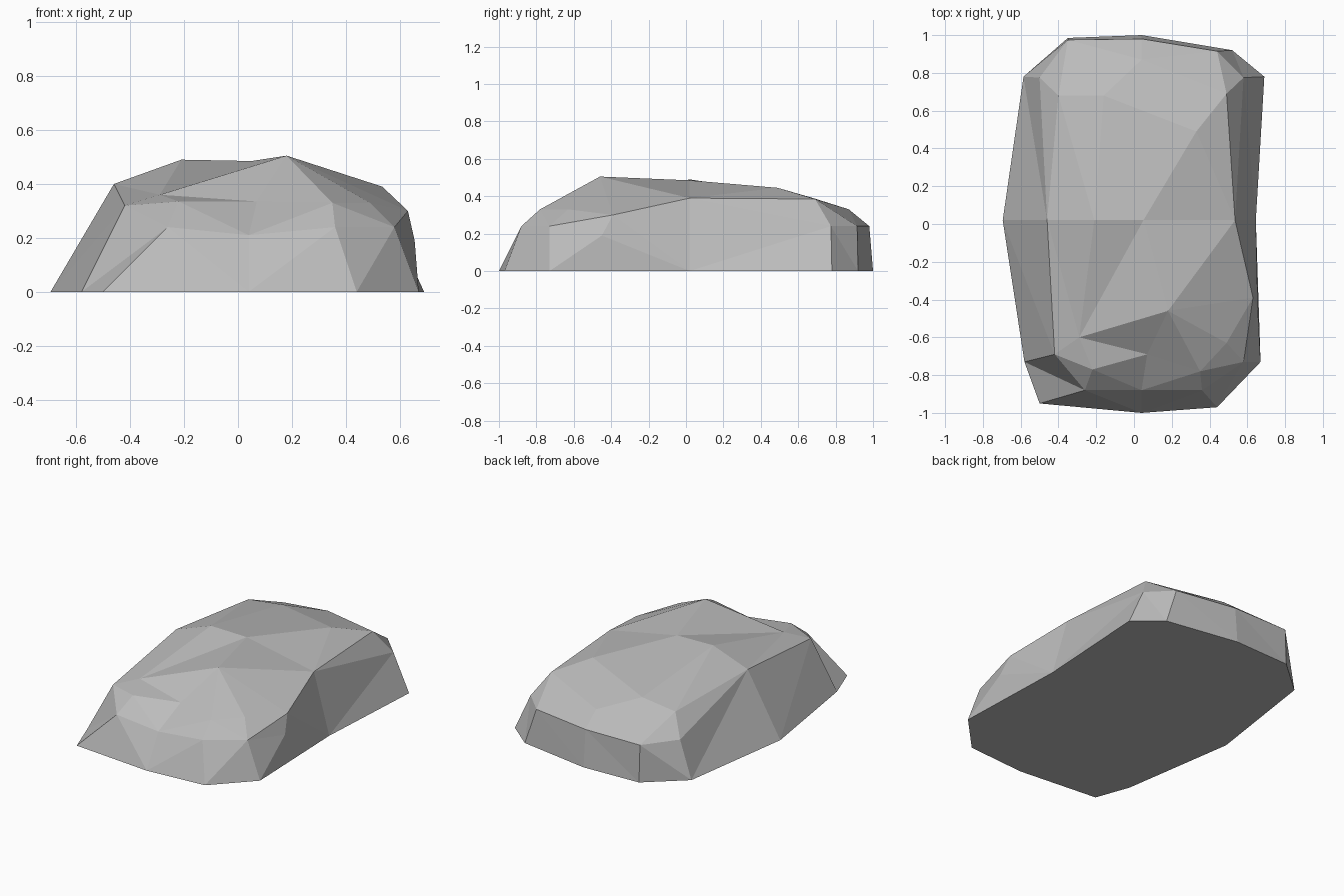
import bpy
import bmesh
from mathutils import Vector
from mathutils.geometry import delaunay_2d_cdt

if "Cube" in bpy.data.objects:
    bpy.data.objects.remove(bpy.data.objects["Cube"], do_unlink=True)

# Outline on the ground, counter-clockwise, in hundredths
ground = {
    "ground_front_left": (-50, -95, 0), "ground_front": (4, -100, 0),
    "ground_front_right": (44, -97, 0), "ground_right_front": (67, -73, 0),
    "ground_right": (64.5, 2, 0), "ground_right_back": (69, 78, 0),
    "ground_back_right": (52, 92, 0), "ground_back": (4, 100, 0),
    "ground_back_left": (-35, 98.5, 0), "ground_left_back": (-58.5, 78, 0),
    "ground_left": (-69.5, 2, 0), "ground_left_front": (-58, -73, 0),
}
# Shoulder where the steep walls meet the top
shoulder = {
    "front_left": (-26, -88, 24), "front": (4, -88, 21),
    "front_right": (36, -88, 24), "right_front": (58, -73, 24),
    "right_bulge": (63, -39, 30), "right": (53.5, 2, 39),
    "right_back": (58, 77.5, 24), "back_right": (44, 91.5, 24),
    "back": (4, 98, 24), "back_left": (-35, 97.5, 24),
    "left_back": (-50, 77.5, 24), "left": (-46, 2, 40),
    "left_front": (-42, -69, 32),
}
# Loose corners of the crown, plus one bump in the wall
crown = {
    "brow_left": (-22, -77, 33.5), "brow": (7, -69, 33.5),
    "brow_right": (35, -78, 33), "brow_corner": (49, -63, 33),
    "hollow": (-29, -60, 36), "peak": (18, -46, 50.5),
    "ridge_left": (-21, 2, 49), "ridge": (5, 2, 48.5),
    "rear_ridge": (33, 49, 44.5), "rear_right": (49, 69, 38.5),
    "rear": (-16, 68, 39), "rear_left": (-40, 68, 36),
    "rear_edge": (4, 87, 33), "wall_bump": (65.5, -45, 19),
}
# Chains of corners that must stay joined by an edge
creases = [
    "left_front brow_left brow brow_right brow_corner peak",
    "left_front hollow peak right",
    "hollow ridge rear_ridge rear",
    "peak right_bulge",
    "ground_left left ridge_left ridge right ground_right",
    "hollow ridge_left",
    "right rear_ridge rear_right right",
    "rear_right right_back",
    "left rear_left rear rear_edge",
    "rear_left left_back",
    "ground_left_front front_left",
]


def facet_surface(points, chains):
    """Triangulate named corners in plan, keeping every chain as edges."""
    names = list(points)
    order = {name: i for i, name in enumerate(names)}
    plan = [Vector(points[n][:2]) / 100 for n in names]
    edges = [(order[a], order[b]) for c in chains for a, b in zip(c, c[1:])]
    verts, _, faces, origin, _, _ = delaunay_2d_cdt(plan, edges, [], 1, 1e-5)
    corners = []
    for co, source in zip(verts, origin):
        height = points[names[source[0]]][2] / 100 if source else 0.3
        corners.append((co.x, co.y, height))
    return corners, faces


# Stone top and walls
loops = [list(ring) + list(ring)[:1] for ring in (ground, shoulder)]
chains = loops + [c.split() for c in creases]
corners, faces = facet_surface({**ground, **shoulder, **crown}, chains)
bm = bmesh.new()
verts = [bm.verts.new(c) for c in corners]
for face in faces:
    bm.faces.new([verts[i] for i in face])

# Flat underside
rim = [e for e in bm.edges if e.is_boundary]
bmesh.ops.contextual_create(bm, geom=rim)
bmesh.ops.recalc_face_normals(bm, faces=bm.faces)

mesh = bpy.data.meshes.new("boulder")
bm.to_mesh(mesh)
bm.free()
boulder = bpy.data.objects.new("boulder", mesh)
bpy.context.collection.objects.link(boulder)

# Stone colour
stone = bpy.data.materials.new("stone_grey")
stone.use_nodes = True
colour = (0.5, 0.5, 0.5, 1)
stone.diffuse_color = colour
stone.node_tree.nodes["Principled BSDF"].inputs["Base Color"].default_value = colour
mesh.materials.append(stone)
